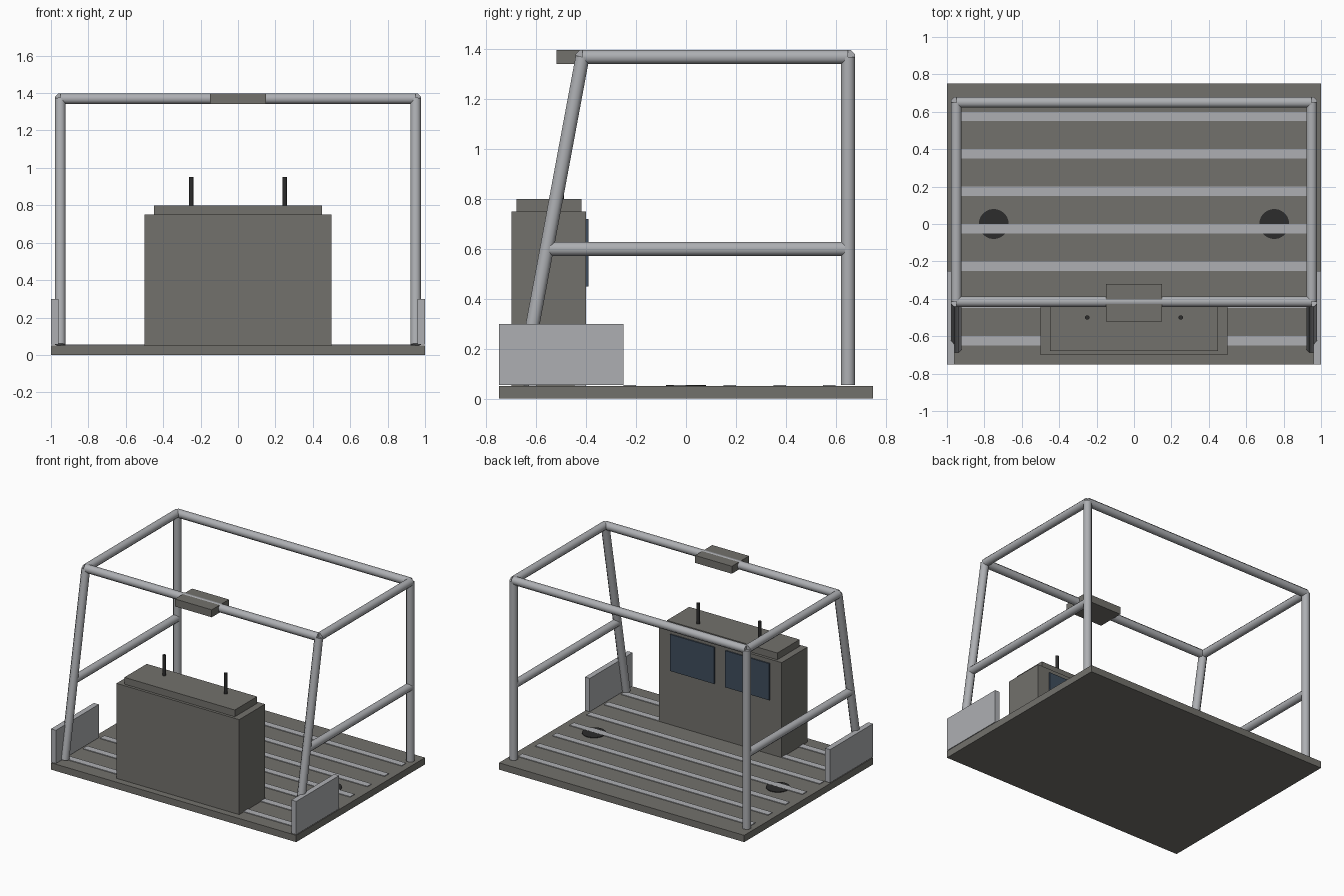
import bpy
import bmesh
from math import pi
from mathutils import Vector, Matrix

cube = bpy.data.objects.get("Cube")
if cube:
    bpy.data.objects.remove(cube, do_unlink=True)


def material(name, rgb):
    m = bpy.data.materials.new(name)
    m.use_nodes = True
    color = (*rgb, 1)
    m.diffuse_color = color
    m.node_tree.nodes["Principled BSDF"].inputs["Base Color"].default_value = color
    return m


body_grey = material("warm_grey_paint", (0.17, 0.165, 0.15))
metal = material("light_metal", (0.42, 0.43, 0.45))
black = material("black_rubber", (0.025, 0.025, 0.025))
glass = material("blue_screen", (0.05, 0.075, 0.11))


def finish(name, bm, mat):
    mesh = bpy.data.meshes.new(name)
    bm.to_mesh(mesh)
    bm.free()
    mesh.materials.append(mat)
    obj = bpy.data.objects.new(name, mesh)
    bpy.context.scene.collection.objects.link(obj)
    return obj


def box(name, low, high, mat):
    low, high = Vector(low), Vector(high)
    bm = bmesh.new()
    place = Matrix.Translation((low + high) / 2) @ Matrix.Diagonal((*(high - low), 1))
    bmesh.ops.create_cube(bm, size=1, matrix=place)
    return finish(name, bm, mat)


def tube(name, start, end, mat=metal, radius=0.03, sides=8):
    start, end = Vector(start), Vector(end)
    axis = end - start
    turn = axis.to_track_quat("Z", "Y").to_matrix().to_4x4()
    place = Matrix.Translation((start + end) / 2) @ turn @ Matrix.Rotation(pi / sides, 4, "Z")
    bm = bmesh.new()
    bmesh.ops.create_cone(bm, cap_ends=True, segments=sides, radius1=radius,
                          radius2=radius, depth=axis.length, matrix=place)
    # Smooth the wall, keep the end caps crisp
    for f in bm.faces:
        f.smooth = len(f.verts) == 4
    for e in bm.edges:
        e.smooth = all(len(f.verts) == 4 for f in e.link_faces)
    return finish(name, bm, mat)


# Floor with raised tread strips
FLOOR, TREAD = 0.05, 0.055
box("floor", (-1, -0.75, 0), (1, 0.75, FLOOR), body_grey)
for i in range(7):
    y = -0.625 + 0.2 * i
    box(f"tread_strip_{i + 1}", (-0.95, y - 0.025, FLOOR), (0.95, y + 0.025, TREAD), metal)

# Control cabinet with raised lid
box("cabinet", (-0.5, -0.7, FLOOR), (0.5, -0.4, 0.75), body_grey)
box("cabinet_lid", (-0.45, -0.68, 0.75), (0.45, -0.42, 0.8), body_grey)

# Tube frame: front and rear cross rails
TOP, FRONT, REAR = 1.37, -0.415, 0.65
tube("front_top_rail", (-0.95, FRONT, TOP), (0.95, FRONT, TOP))
tube("rear_top_rail", (-0.95, REAR, TOP), (0.95, REAR, TOP))

# Parts repeated on both sides
for side, s in (("left", 1), ("right", -1)):
    x = 0.95 * s
    tube(f"{side}_rear_post", (x, REAR, TREAD), (x, REAR, TOP))
    tube(f"{side}_front_leg", (x, -0.66, TREAD), (x, FRONT, TOP))
    tube(f"{side}_top_rail", (x, FRONT, TOP), (x, REAR, TOP))
    tube(f"{side}_middle_rail", (x, -0.555, 0.6), (x, REAR, 0.6))
    xs = sorted((0.96 * s, s))
    box(f"{side}_side_panel", (xs[0], -0.75, TREAD), (xs[1], -0.25, 0.3), metal)
    xs = sorted((0.045 * s, 0.405 * s))
    box(f"{side}_screen", (xs[0], -0.4, 0.45), (xs[1], -0.391, 0.72), glass)
    tube(f"{side}_antenna", (0.25 * s, -0.5, 0.8), (0.25 * s, -0.5, 0.95), black, 0.012, 12)
    tube(f"{side}_floor_disc", (0.75 * s, 0, FLOOR), (0.75 * s, 0, 0.0545), black, 0.08, 32)

# Light housing on the front rail
box("light_housing", (-0.15, -0.52, 1.342), (0.15, -0.32, 1.397), body_grey)
